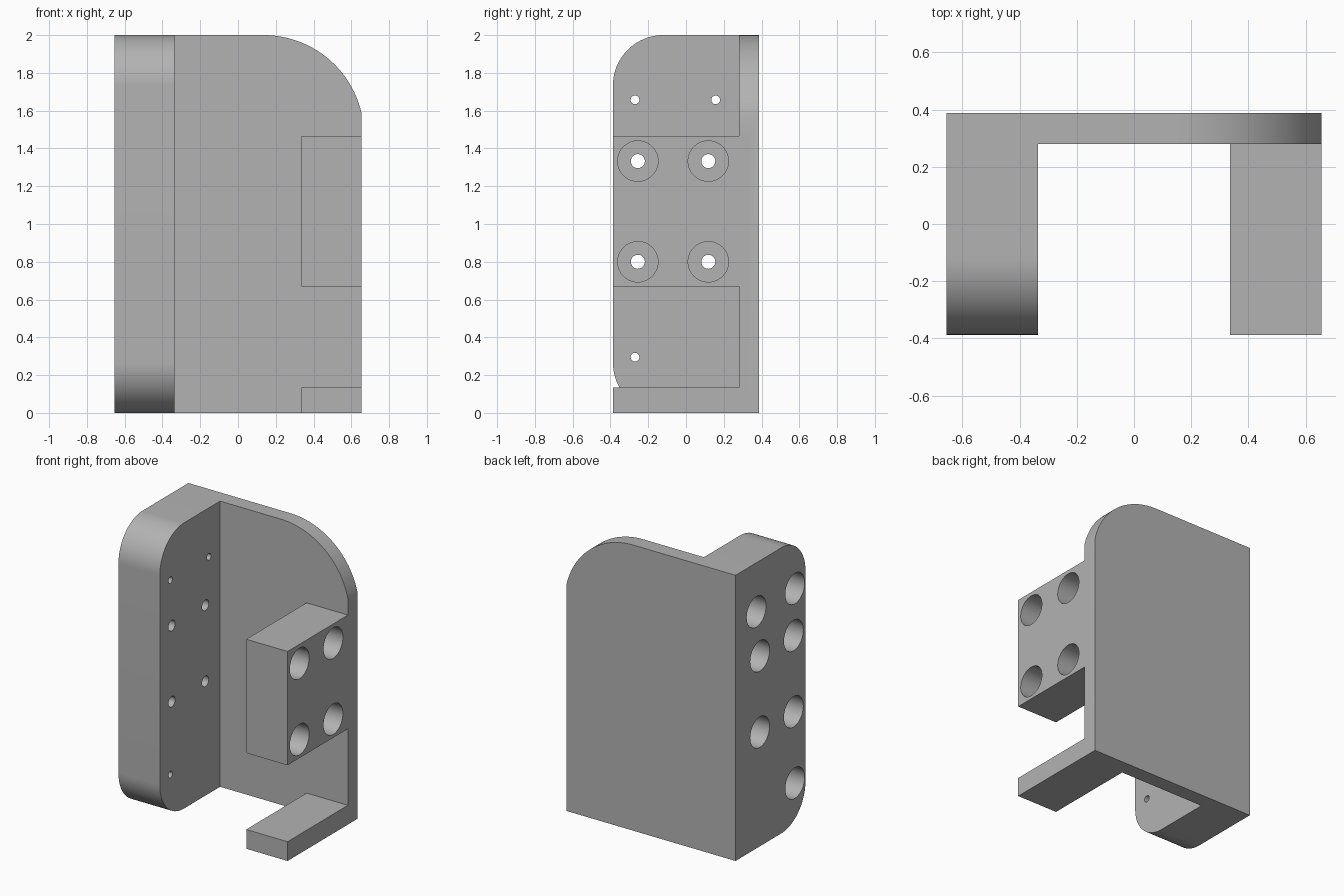
import bpy, bmesh
from math import sin, cos, pi, radians, asin
from mathutils import Matrix, Vector

cube = bpy.data.objects.get("Cube")
if cube:
    bpy.data.objects.remove(cube, do_unlink=True)

grey = bpy.data.materials.new("plain grey")
grey.use_nodes = True
colour = (0.45, 0.45, 0.45, 1)
grey.diffuse_color = colour
grey.node_tree.nodes["Principled BSDF"].inputs["Base Color"].default_value = colour

# Overall sizes
W, D, H = 0.655, 0.387, 2.0
T = 0.32               # block thickness
PLATE = 0.28           # front surface of the back plate


def finish(name, bm):
    bmesh.ops.recalc_face_normals(bm, faces=bm.faces)
    me = bpy.data.meshes.new(name)
    bm.to_mesh(me)
    bm.free()
    me.materials.append(grey)
    ob = bpy.data.objects.new(name, me)
    bpy.context.collection.objects.link(ob)
    return ob


def prism(name, points, offset):
    """Extrude a closed outline along the offset."""
    bm = bmesh.new()
    face = bm.faces.new([bm.verts.new(p) for p in points])
    ext = bmesh.ops.extrude_face_region(bm, geom=[face])
    verts = [v for v in ext["geom"] if isinstance(v, bmesh.types.BMVert)]
    bmesh.ops.translate(bm, verts=verts, vec=Vector(offset))
    return finish(name, bm)


def block(name, x0, x1, y0, y1, z0, z1):
    return prism(name, [(x0, y0, z0), (x1, y0, z0), (x1, y1, z0), (x0, y1, z0)],
                 (0, 0, z1 - z0))


def arc(cx, cz, r, a0, a1, n=24):
    steps = [a0 + (a1 - a0) * i / n for i in range(n + 1)]
    return [(cx + r * cos(a), cz + r * sin(a)) for a in steps]


def boolean(target, tool, operation):
    mod = target.modifiers.new(operation, 'BOOLEAN')
    mod.operation = operation
    mod.solver = 'EXACT'
    mod.object = tool
    bpy.context.view_layer.objects.active = target
    bpy.ops.object.modifier_apply(modifier=mod.name)
    bpy.data.objects.remove(tool, do_unlink=True)


def drill(target, x0, x1, y, z, r):
    """Cut a round hole along x."""
    bm = bmesh.new()
    place = Matrix.Translation(((x0 + x1) / 2, y, z)) @ Matrix.Rotation(pi / 2, 4, 'Y')
    bmesh.ops.create_cone(bm, cap_ends=True, segments=40, radius1=r, radius2=r,
                          depth=abs(x1 - x0), matrix=place)
    cutter = finish("hole_cutter", bm)
    cutter.hide_render = True
    boolean(target, cutter, 'DIFFERENCE')


# Back plate with one large rounded top corner, cut off at the side
R, cx = 0.533, 0.135
end = asin((1.585 - (H - R)) / R)
outline = [(-W, 0), (W, 0)] + [(min(x, W), z) for x, z in arc(cx, H - R, R, end, pi / 2)]
outline.append((-W, H))
bracket = prism("bracket", [(x, PLATE, z) for x, z in outline], (0, D - PLATE, 0))

# Tall side block with rounded front corners
r = 0.267
outline = [(D, 0), (D, H)] + arc(r - D, H - r, r, pi / 2, pi) + arc(r - D, r, r, pi, 1.5 * pi)
side_block = prism("side_block", [(-W, y, z) for y, z in outline], (T, 0, 0))

# Mounting block and bottom tab, run slightly into the plate
mount_block = block("mount_block", W - T, W, -D, PLATE + 0.05, 0.67, 1.467)
bottom_tab = block("bottom_tab", W - T, W, -D, PLATE + 0.05, 0, 0.135)
for part in (side_block, mount_block, bottom_tab):
    boolean(bracket, part, 'UNION')

# Counterbored screw holes: wide from the outside, narrow to the inside
BORE, DEPTH, OVER = 0.107, 0.24, 0.05
main_holes = [(y, z, 0.037) for y in (-0.255, 0.118) for z in (0.80, 1.333)]
small_holes = [(-0.27, 1.657, 0.023), (0.157, 1.657, 0.023), (-0.27, 0.295, 0.023)]
for side, holes in ((1, main_holes), (-1, main_holes + small_holes)):
    for y, z, radius in holes:
        drill(bracket, side * (W + OVER), side * (W - DEPTH), y, z, BORE)
        drill(bracket, side * (W - DEPTH + OVER), side * (W - T - OVER), y, z, radius)

# Tidy flat areas and shade
bm = bmesh.new()
bm.from_mesh(bracket.data)
bmesh.ops.remove_doubles(bm, verts=bm.verts, dist=0.0001)
bmesh.ops.dissolve_limit(bm, angle_limit=radians(0.5), verts=bm.verts, edges=bm.edges)
bm.to_mesh(bracket.data)
bm.free()
bpy.ops.object.select_all(action='DESELECT')
bracket.select_set(True)
bpy.context.view_layer.objects.active = bracket
bpy.ops.object.shade_smooth_by_angle(angle=radians(30))
